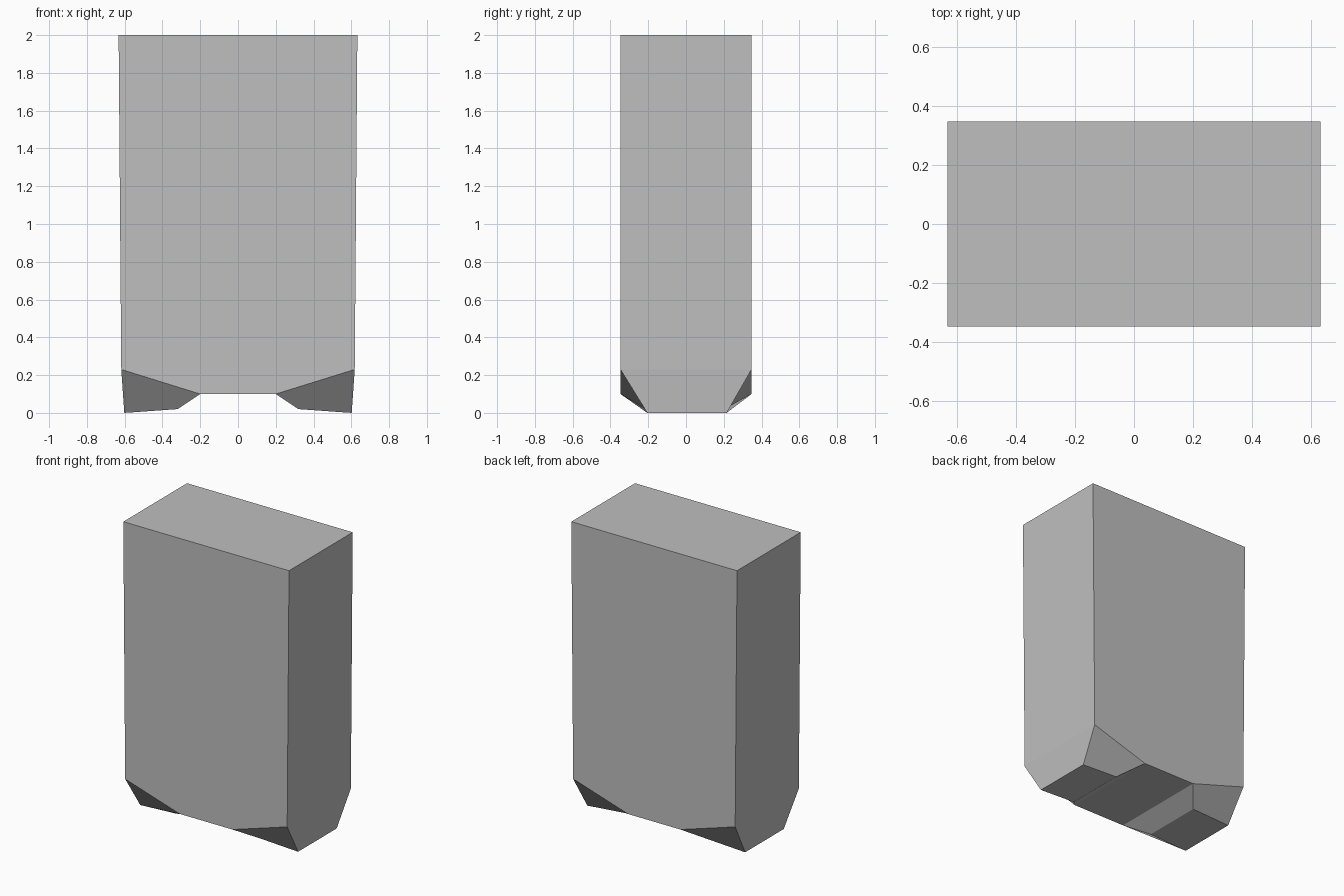
import bpy
import bmesh

if "Cube" in bpy.data.objects:
    bpy.data.objects.remove(bpy.data.objects["Cube"])

# Right half of the outline from top to underside: x, z, front y, back y
half = [
    (0.632, 2.00, -0.347, 0.347),   # top edge
    (0.618, 0.23, -0.347, 0.347),   # shoulder of corner cut
    (0.602, 0.00, -0.205, 0.215),   # foot, outer
    (0.320, 0.02, -0.215, 0.205),   # foot, inner
    (0.200, 0.10, -0.347, 0.347),   # edge of recess under the body
]
ring = half + [(-x, z, f, b) for x, z, f, b in reversed(half)]
n = len(ring)

bm = bmesh.new()
front = [bm.verts.new((x, f, z)) for x, z, f, b in ring]
back = [bm.verts.new((x, b, z)) for x, z, f, b in ring]

# Sides, feet, recess and top joining front to back
for i in range(n):
    j = (i + 1) % n
    bm.faces.new((front[i], front[j], back[j], back[i]))

# Broad faces and the slanted corner cuts
for side in (front, back):
    bm.faces.new([side[i] for i in (0, 1, 4, 5, 8, 9)])
    bm.faces.new(side[1:5])
    bm.faces.new(side[5:9])

bmesh.ops.recalc_face_normals(bm, faces=bm.faces)
mesh = bpy.data.meshes.new("slab_body")
bm.to_mesh(mesh)
bm.free()

# Plain grey finish
grey = bpy.data.materials.new("plain_grey")
grey.diffuse_color = (0.52, 0.52, 0.52, 1.0)
grey.use_nodes = True
grey.node_tree.nodes["Principled BSDF"].inputs["Base Color"].default_value = grey.diffuse_color
mesh.materials.append(grey)

body = bpy.data.objects.new("slab_body", mesh)
bpy.context.collection.objects.link(body)
